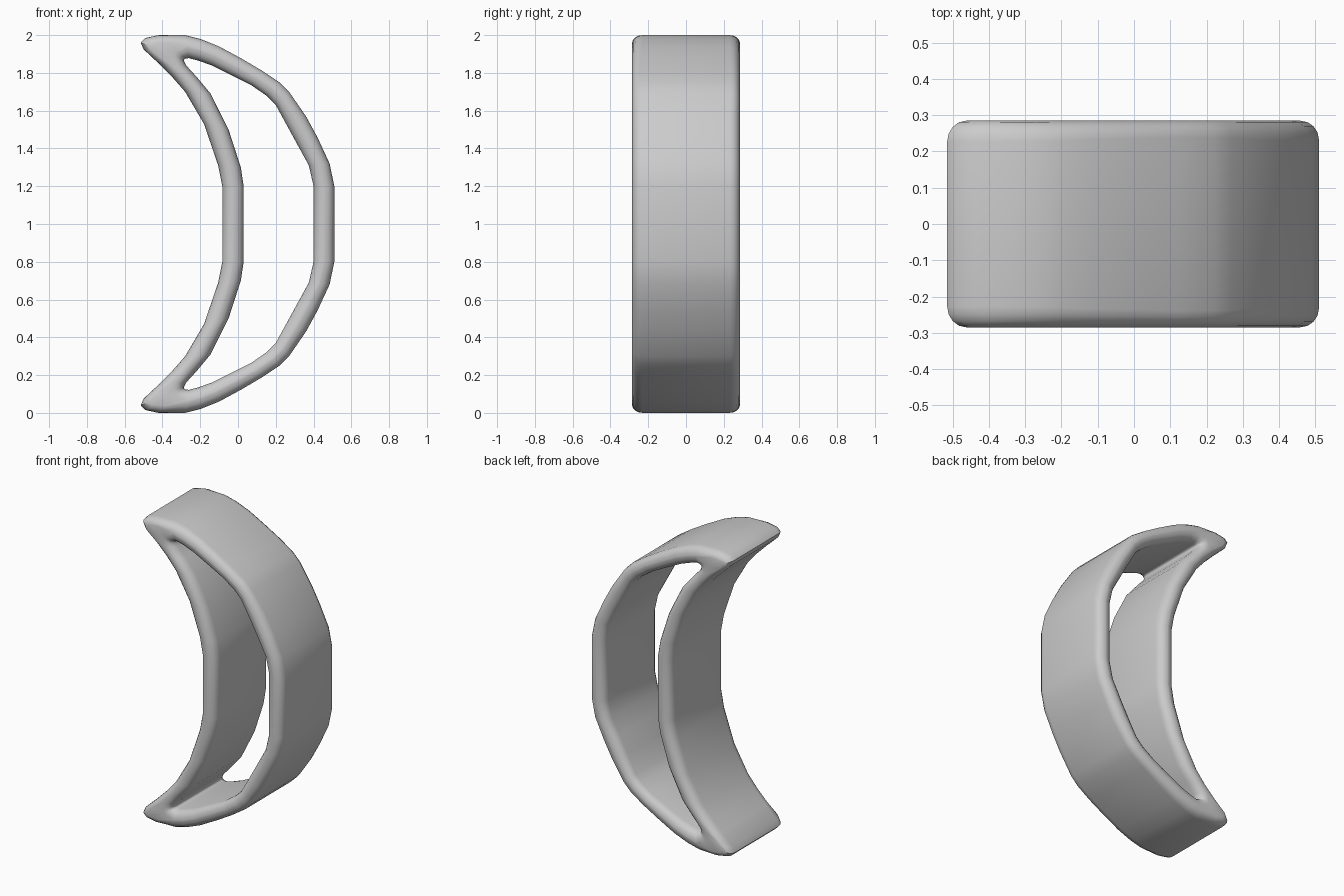
import bpy
import bmesh
import math
from mathutils import Vector

default = bpy.data.objects.get("Cube")
if default:
    bpy.data.objects.remove(default, do_unlink=True)

HALF_DEPTH = 0.285
ROUNDING = 0.058
ARC_STEPS = 4

# Upper half of the crescent: (outside x, z, hole x, z), from the belly over the tip to the hollow
upper_half = [
    (.51, 1.2, .40, 1.2),
    (.485, 1.32, .375, 1.31),
    (.42, 1.46, .32, 1.41),
    (.36, 1.57, .26, 1.52),
    (.27, 1.7, .2, 1.63),
    (.22, 1.75, .15, 1.68),
    (.13, 1.81, .07, 1.735),
    (.02, 1.875, -.03, 1.785),
    (-.1, 1.94, -.14, 1.84),
    (-.2, 1.98, -.21, 1.865),
    (-.28, 2, -.26, 1.878),
    (-.42, 2, -.278, 1.876),
    (-.49, 1.985, -.284, 1.872),
    (-.515, 1.96, -.286, 1.867),
    (-.5, 1.925, -.284, 1.858),
    (-.42, 1.85, -.275, 1.84),
    (-.35, 1.78, -.22, 1.78),
    (-.28, 1.7, -.145, 1.69),
    (-.18, 1.53, -.05, 1.5),
    (-.105, 1.31, .015, 1.3),
    (-.083, 1.2, .03, 1.2),
]
lower_half = [(ox, 2 - oz, ix, 2 - iz) for ox, oz, ix, iz in reversed(upper_half)]


def rounded_section(width):
    """Closed rounded rectangle as (distance from the outside, y)."""
    r = min(ROUNDING, width * .48)
    corners = [(r, r - HALF_DEPTH, math.pi), (width - r, r - HALF_DEPTH, math.pi * 1.5),
               (width - r, HALF_DEPTH - r, 0), (r, HALF_DEPTH - r, math.pi / 2)]
    points = []
    for cx, cy, start in corners:
        for k in range(ARC_STEPS + 1):
            a = start + math.pi / 2 * k / ARC_STEPS
            points.append((cx + r * math.cos(a), cy + r * math.sin(a)))
    return points


# Crescent band: a rounded section swept around the outline
bm = bmesh.new()
rings = []
for ox, oz, ix, iz in upper_half + lower_half:
    outside, hole = Vector((ox, 0, oz)), Vector((ix, 0, iz))
    width = (hole - outside).length
    ring = []
    for d, y in rounded_section(width):
        p = outside.lerp(hole, d / width)
        ring.append(bm.verts.new((p.x, y, p.z)))
    rings.append(ring)

for i, ring in enumerate(rings):
    following = rings[(i + 1) % len(rings)]
    for j in range(len(ring)):
        n = (j + 1) % len(ring)
        bm.faces.new((ring[j], ring[n], following[n], following[j]))
bmesh.ops.recalc_face_normals(bm, faces=bm.faces)

mesh = bpy.data.meshes.new("crescent_band")
bm.to_mesh(mesh)
bm.free()
band = bpy.data.objects.new("crescent_band", mesh)
bpy.context.collection.objects.link(band)

# Plain light grey
grey = bpy.data.materials.new("light_grey")
grey.use_nodes = True
colour = (.6, .6, .6, 1)
grey.diffuse_color = colour
grey.node_tree.nodes["Principled BSDF"].inputs["Base Color"].default_value = colour
mesh.materials.append(grey)

# Smooth shading
bpy.ops.object.select_all(action="DESELECT")
band.select_set(True)
bpy.context.view_layer.objects.active = band
bpy.ops.object.shade_smooth_by_angle(angle=math.radians(40))
